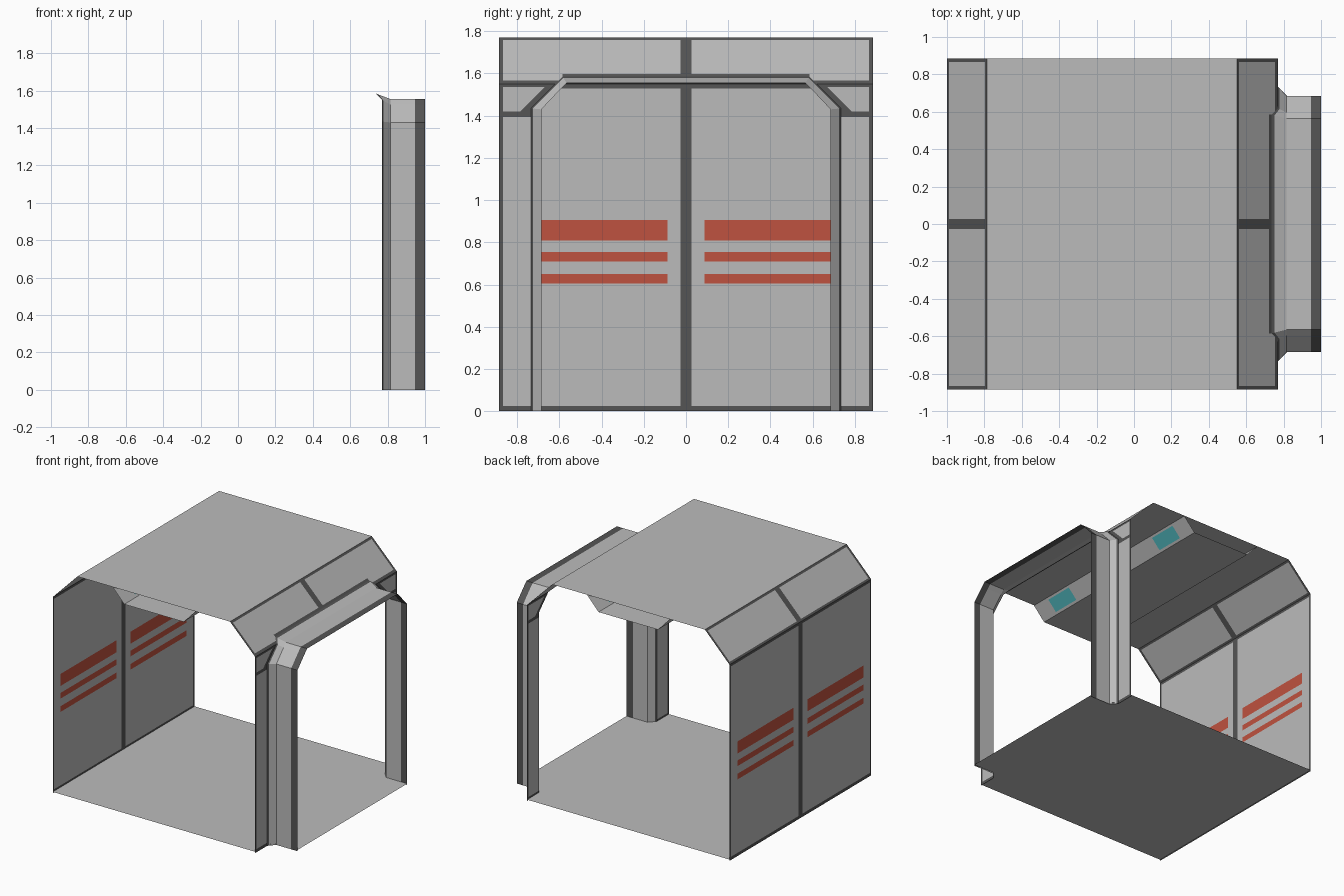
import bpy, bmesh
from mathutils import Vector

if "Cube" in bpy.data.objects:
    bpy.data.objects.remove(bpy.data.objects["Cube"])

def material(name, rgb):
    m = bpy.data.materials.new(name)
    m.diffuse_color = (*rgb, 1)
    m.use_nodes = True
    m.node_tree.nodes["Principled BSDF"].inputs["Base Color"].default_value = m.diffuse_color
    return m

MATS = [material("panel_grey", (0.50, 0.50, 0.50)),
        material("seam_dark", (0.09, 0.09, 0.09)),
        material("stripe_red", (0.52, 0.085, 0.05)),
        material("lamp_cyan", (0.08, 0.46, 0.50))]
GREY, DARK, RED, CYAN = range(4)
CENTRE = Vector((-0.115, 0, 0.8))
X, Y, Z = Vector((1, 0, 0)), Vector((0, 1, 0)), Vector((0, 0, 1))

def sheet(name, polys, cuts=(), rule=lambda c: GREY, mirror=True, centre=CENTRE):
    """Thin shell from polygons (mirrored in y), cut along planes, coloured by face centre."""
    bm = bmesh.new()
    for side in ((1, -1) if mirror else (1,)):
        for p in polys:
            bm.faces.new([bm.verts.new((x, y * side, z)) for x, y, z in p])
    for axis, values in cuts:
        for v in values:
            bmesh.ops.bisect_plane(bm, geom=bm.verts[:] + bm.edges[:] + bm.faces[:],
                                   plane_co=axis * (v / axis.length_squared), plane_no=axis)
    bmesh.ops.remove_doubles(bm, verts=bm.verts[:], dist=0.0005)
    bm.normal_update()
    for f in bm.faces:
        c = f.calc_center_median()
        f.material_index = rule(c)
        if f.normal.dot(c - centre) < 0:
            f.normal_flip()
    me = bpy.data.meshes.new(name)
    bm.to_mesh(me)
    bm.free()
    for m in MATS:
        me.materials.append(m)
    ob = bpy.data.objects.new(name, me)
    bpy.context.collection.objects.link(ob)
    return ob

def both(*vals):
    return [s * v for v in vals for s in (1, -1)]

W = 0.885          # half length of the module in y
H, TOP = 1.55, 1.77

# left wall with three red stripes on each panel
STRIPES = ((0.605, 0.65), (0.71, 0.755), (0.81, 0.905))
def wall_rule(c):
    y = abs(c.y)
    if y < 0.026 or y > 0.868 or c.z < 0.025 or c.z > 1.53:
        return DARK
    if 0.088 < y < 0.787 and any(a < c.z < b for a, b in STRIPES):
        return RED
    return GREY
sheet("left_wall", [[(-1, 0, 0), (-1, W, 0), (-1, W, H), (-1, 0, H)]],
      [(Y, both(0.026, 0.088, 0.787, 0.868)),
       (Z, [0.025, 1.53] + [v for s in STRIPES for v in s])], wall_rule)

# left sloped panel
sheet("left_slope", [[(-1, 0, H), (-1, W, H), (-0.785, W, TOP), (-0.785, 0, TOP)]],
      [(Y, both(0.026, 0.866)), (Z, [1.562, 1.758])],
      lambda c: DARK if abs(c.y) < 0.026 or abs(c.y) > 0.866 or not 1.562 < c.z < 1.758 else GREY)

# roof and floor
sheet("roof", [[(-0.785, -W, TOP), (0.55, -W, TOP), (0.55, W, TOP), (-0.785, W, TOP)]], mirror=False)
F = 0.01
sheet("floor", [[(-1, 0, F), (-1, W, F), (0.77, W, F), (0.77, 0, F)],
                [(0.77, 0, F), (0.77, 0.735, F), (0.82, 0.685, F), (1, 0.685, F), (1, 0, F)]])

# right sloped panel, notched over the doorway
def slope(pts):
    return [(2.32 - z, y, z) for y, z in pts]
def slope_rule(c):
    y = abs(c.y)
    low = 1.598 if y < 0.585 else 1.566
    return DARK if y < 0.026 or y > 0.866 or c.z < low or c.z > 1.758 else GREY
sheet("right_slope",
      [slope([(0, 1.585), (0.585, 1.585), (0.585, TOP), (0, TOP)]),
       slope([(0.585, 1.585), (0.62, H), (W, H), (W, TOP), (0.585, TOP)])],
      [(Y, both(0.026, 0.866)), (Z, [1.566, 1.598, 1.758])], slope_rule)

# right wall posts with small corner panels
def post_rule(c):
    y = abs(c.y)
    if y > 0.866 or c.z < 0.025 or c.z > 1.535 or 1.395 < c.z < 1.42:
        return DARK
    return DARK if c.z > 1.42 and y + c.z < 2.205 else GREY
sheet("right_posts",
      [[(0.77, y, z) for y, z in [(0.735, 0), (W, 0), (W, 1.435), (0.735, 1.435)]],
       [(0.77, y, z) for y, z in [(0.735, 1.435), (W, 1.435), (W, H), (0.62, H)]]],
      [(Y, both(0.866)), (Z, [0.025, 1.395, 1.42, 1.535]),
       (Y + Z, [2.205]), (Z - Y, [2.205])], post_rule)

# doorway tunnel: flared root, straight sleeve, dark outer rim
outer = [Vector(p) for p in [(0.77, 0.735, 0), (0.77, 0.735, 1.435), (0.77, 0.62, H),
                             (0.735, 0.585, 1.585), (0.735, 0, 1.585)]]
inner = [(0.685, 0), (0.685, 1.43), (0.595, 1.525), (0.565, 1.555), (0, 1.555)]
def ring(x):
    return [Vector((x, y, z)) for y, z in inner]
root = ring(0.815)
lip = [a.lerp(b, 0.2) for a, b in zip(outer, root)]
def loft(a, b):
    return [[a[i], b[i], b[i + 1], a[i + 1]] for i in range(len(a) - 1)]
DOOR = Vector((0.88, 0, 0.7))
sheet("doorway_seam", loft(outer, lip), rule=lambda c: DARK, centre=DOOR)
sheet("doorway_sleeve", loft(lip, root) + loft(root, ring(0.945)), centre=DOOR)
sheet("doorway_rim", loft(ring(0.945), ring(1.0)), rule=lambda c: DARK, centre=DOOR)

# ceiling lamp trough with cyan lights on the slanted sides
prof = [(-0.475, TOP - 0.002), (-0.375, 1.66), (0.145, 1.66), (0.245, TOP - 0.002)]
sheet("ceiling_lamp",
      [[(a[0], -W, a[1]), (b[0], -W, b[1]), (b[0], W, b[1]), (a[0], W, a[1])]
       for a, b in zip(prof, prof[1:])],
      [(Y, both(0.49, 0.73)), (Z, [1.675, 1.755])],
      lambda c: CYAN if 1.675 < c.z < 1.755 and 0.49 < abs(c.y) < 0.73 else GREY,
      mirror=False, centre=Vector((-0.115, 0, 1.9)))
